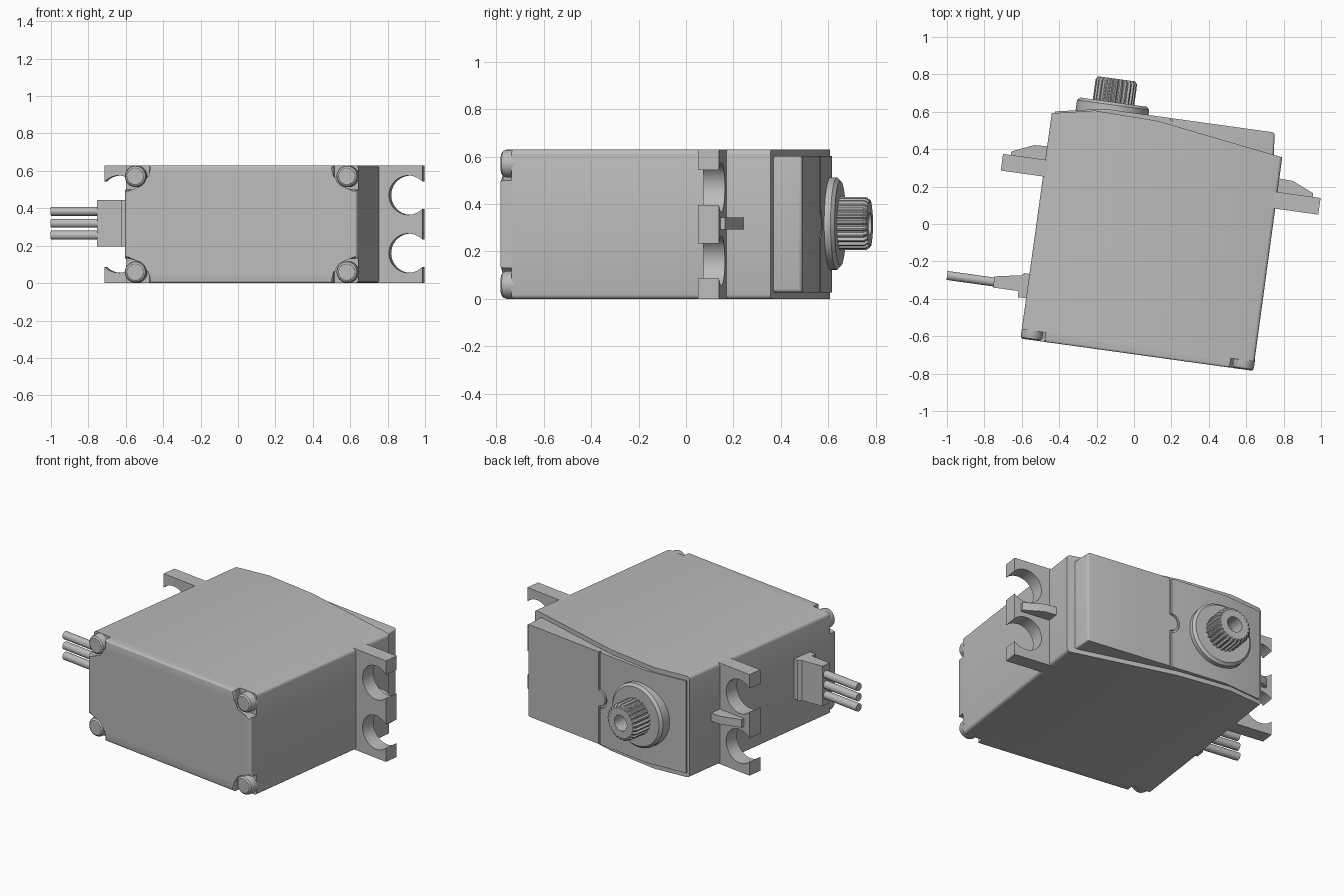
import bpy, bmesh, math
from mathutils import Matrix

old = bpy.data.objects.get("Cube")
if old:
    bpy.data.objects.remove(old, do_unlink=True)

GREY = (0.5, 0.5, 0.5, 1)
mat = bpy.data.materials.new("plain grey")
mat.use_nodes = True
mat.diffuse_color = GREY
bsdf = mat.node_tree.nodes["Principled BSDF"]
bsdf.inputs["Base Color"].default_value = GREY
bsdf.inputs["Roughness"].default_value = 0.6

TURN = Matrix.Rotation(math.radians(-7.9), 4, 'Z')   # whole servo is turned a little
MID, HEIGHT = 0.112, 0.63                            # body centre line and height
LEFT, RIGHT = -0.517, 0.739


def finish(name, bm):
    bmesh.ops.recalc_face_normals(bm, faces=bm.faces)
    bm.transform(TURN)
    mesh = bpy.data.meshes.new(name)
    bm.to_mesh(mesh)
    bm.free()
    mesh.materials.append(mat)
    ob = bpy.data.objects.new(name, mesh)
    bpy.context.scene.collection.objects.link(ob)
    bpy.ops.object.select_all(action='DESELECT')
    ob.select_set(True)
    bpy.context.view_layer.objects.active = ob
    bpy.ops.object.shade_smooth_by_angle(angle=math.radians(32))
    return ob


def loft(rings):
    """Skin a list of equal closed rings and cap both ends."""
    bm = bmesh.new()
    rows = [[bm.verts.new(p) for p in r] for r in rings]
    n = len(rows[0])
    for a, b in zip(rows, rows[1:]):
        for i in range(n):
            j = (i + 1) % n
            bm.faces.new((a[i], a[j], b[j], b[i]))
    bm.faces.new(rows[0])
    bm.faces.new(rows[-1])
    return bm


def prism(name, pts, plane, lo, hi, bevel=0, pick=None):
    """Extrude an outline drawn in 'xy' (along z) or 'xz' (along y)."""
    put = (lambda a, b, h: (a, b, h)) if plane == 'xy' else (lambda a, b, h: (a, h, b))
    bm = loft([[put(a, b, h) for a, b in pts] for h in (lo, hi)])
    if bevel:
        edges = [e for e in bm.edges if pick(e.verts[0].co, e.verts[1].co)]
        bmesh.ops.bevel(bm, geom=edges, offset=bevel, segments=3, profile=0.5, affect='EDGES')
    return finish(name, bm)


def turned(name, x, y, z, steps, axis='y', n=40, teeth=0.0):
    """Turned part: steps are (position along axis, radius[, plain])."""
    rings = []
    for step in steps:
        pos, r = step[:2]
        ring = []
        for i in range(n):
            a = 2 * math.pi * i / n
            rr = r - (teeth if i % 4 > 1 and len(step) == 2 else 0)
            c, s = rr * math.cos(a), rr * math.sin(a)
            ring.append((x + c, pos, z + s) if axis == 'y' else (pos, y + c, z + s))
        rings.append(ring)
    return finish(name, loft(rings))


def arc(cx, cy, r, a0, a1, n):
    return [(cx + r * math.cos(math.radians(a0 + (a1 - a0) * i / n)),
             cy + r * math.sin(math.radians(a0 + (a1 - a0) * i / n))) for i in range(n + 1)]


# Main case with rounded long edges and a two-slope top rim
prism("case", [(LEFT, -0.64), (RIGHT, -0.64), (0.736, 0.462), (0.053, 0.563),
               (-0.29, 0.572), (LEFT, 0.526)], 'xy', 0, HEIGHT, 0.018,
      lambda a, b: abs(a.x - b.x) < 0.01 and abs(a.z - b.z) < 0.01)

# Base plate with round notches in its four corners
SX, SZ, NOTCH = 0.571, 0.256, 0.072
hw, hh = (RIGHT - LEFT) / 2, HEIGHT / 2
corner = [(hw, SZ - NOTCH)] + arc(SX, SZ, NOTCH, 270, 180, 8)[1:] + [(SX - NOTCH, hh)]
half = corner + [(-x, z) for x, z in reversed(corner)]
outline = half + [(-x, -z) for x, z in half]
prism("base_plate", [(MID + x, hh + z) for x, z in outline], 'xz', -0.69, -0.64, 0.012,
      lambda a, b: a.y < -0.68 and b.y < -0.68)

# Screw heads
for sx, side in ((-1, "left"), (1, "right")):
    for sz, level in ((-1, "lower"), (1, "upper")):
        turned(f"screw_{level}_{side}", MID + sx * SX, 0, hh + sz * SZ,
               [(-0.63, 0.058), (-0.672, 0.058), (-0.683, 0.054), (-0.69, 0.044)])

# Mounting ears with open screw holes, and their ribs
EAR, HOLE, BACK = 0.857, 0.105, 0.075
gap = math.degrees(math.acos(BACK / HOLE))
ear = [(0.58, 0), (EAR, 0)]
for z in (0.16, 0.47):
    ear += arc(EAR - BACK, z, HOLE, -gap, gap - 360, 28)
ear += [(EAR, HEIGHT), (0.58, HEIGHT)]
rib = [(0.58, 0.26), (0.815, 0.26), (0.815, 0.294), (0.697, 0.345), (0.58, 0.349)]
for s, side in ((-1, "left"), (1, "right")):
    prism(f"ear_{side}", [(MID + s * x, z) for x, z in ear], 'xz', 0.185, 0.275)
    prism(f"ear_rib_{side}", [(MID + s * x, y) for x, y in rib], 'xy', 0.293, 0.343)

# Raised cover, with a shallow channel filled by two plates that leave a seam
C0, C1, TOP, FLOOR = 0.028, 0.602, 0.588, 0.574
prism("cover", [(-0.5, 0.45), (0.694, 0.42), (0.678, TOP), (0.3, TOP), (0.3, FLOOR), (0, FLOOR),
                (0, TOP), (-0.245, TOP), (-0.5, 0.538)], 'xy', C0, C1, 0.014,
      lambda a, b: min(a.x, b.x) > 0.6 and max(a.y, b.y) > TOP - 0.01)
prism("seam_plate_cover", [(0.3, C0), (0.3, C1), (0.128, C1)] + arc(0.128, hh, 0.05, 90, 270, 14)
      + [(0.128, C0)], 'xz', FLOOR - 0.005, TOP)
prism("seam_plate_gear", [(0, C0), (0, C1), (0.116, C1)] + arc(0.126, hh, 0.062, 99, 261, 14)
      + [(0.116, C0)], 'xz', FLOOR - 0.005, TOP)

# Bearing collar and splined output shaft with a bore
AX, AZ = -0.198, 0.318
turned("bearing_collar", AX, 0, AZ, [(0.54, 0.195), (0.615, 0.195), (0.63, 0.18)], n=64)
turned("output_shaft", AX, 0, AZ,
       [(0.6, 0.112), (0.74, 0.112), (0.756, 0.1), (0.756, 0.048, 1), (0.66, 0.048, 1)],
       n=100, teeth=0.01)

# Cable outlet: flange, tapered boot and three wires
W0, W1 = 0.195, 0.445
prism("cable_flange", [(-0.5, -0.473), (-0.5, -0.341), (-0.545, -0.341), (-0.562, -0.357),
                       (-0.562, -0.473)], 'xy', W0, W1)
prism("cable_boot", [(-0.55, -0.44), (-0.55, -0.357), (-0.575, -0.357), (-0.7, -0.38),
                     (-0.7, -0.44)], 'xy', W0, W1)
for i in range(3):
    turned(f"wire_{i + 1}", 0, -0.41, 0.256 + 0.064 * i,
           [(-0.68, 0.024), (-0.952, 0.024)], axis='x', n=20)
